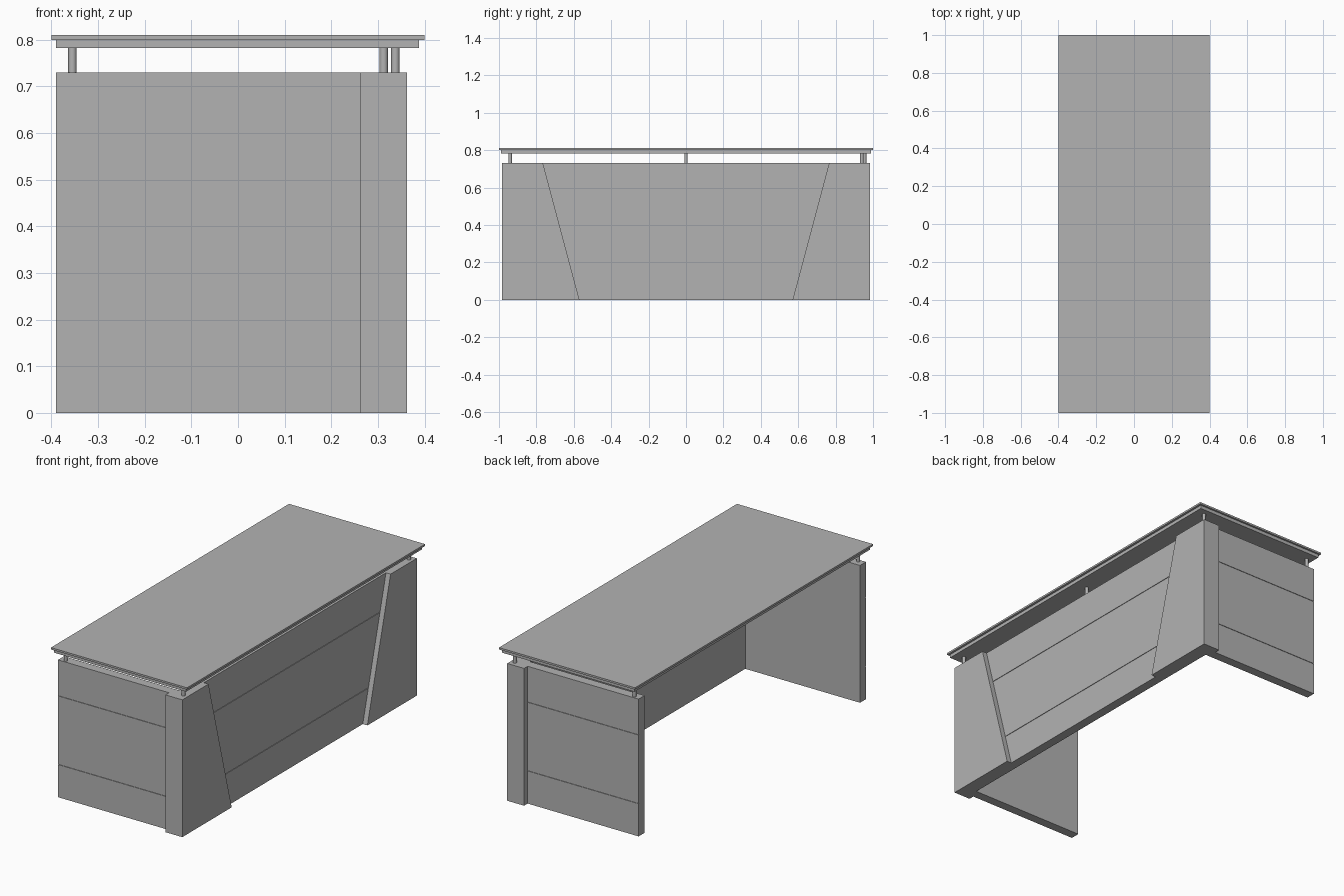
import bpy, bmesh, math

if "Cube" in bpy.data.objects:
    bpy.data.objects.remove(bpy.data.objects["Cube"])

mat = bpy.data.materials.new("desk grey")
mat.diffuse_color = (0.45, 0.45, 0.45, 1)
mat.use_nodes = True
mat.node_tree.nodes["Principled BSDF"].inputs["Base Color"].default_value = mat.diffuse_color

HEIGHT = 0.73              # top of the base panels
GROOVES = (0.175, 0.54)    # heights of the horizontal grooves
SLAB_BOTTOM = 0.782


def loft(name, ring_a, ring_b):
    """Closed solid between two matching rings of points."""
    bm = bmesh.new()
    a = [bm.verts.new(p) for p in ring_a]
    b = [bm.verts.new(p) for p in ring_b]
    n = len(a)
    bm.faces.new(a)
    bm.faces.new(b)
    for i in range(n):
        j = (i + 1) % n
        bm.faces.new((a[i], a[j], b[j], b[i]))
    bmesh.ops.recalc_face_normals(bm, faces=bm.faces)
    me = bpy.data.meshes.new(name)
    bm.to_mesh(me)
    bm.free()
    me.materials.append(mat)
    ob = bpy.data.objects.new(name, me)
    bpy.context.collection.objects.link(ob)
    return ob


def box(name, x0, x1, y0, y1, z0, z1):
    ring = [(x0, y0), (x1, y0), (x1, y1), (x0, y1)]
    return loft(name, [(x, y, z0) for x, y in ring], [(x, y, z1) for x, y in ring])


def grooved_profile(inner, outer, width=0.003, depth=0.003):
    """Panel cross-section (depth, z) with notches on its outer side."""
    pts = [(inner, HEIGHT), (inner, 0), (outer, 0)]
    for z in GROOVES:
        lo, hi = z - width / 2, z + width / 2
        pts += [(outer, lo), (outer - depth, lo), (outer - depth, hi), (outer, hi)]
    return pts + [(outer, HEIGHT)]


def post(name, x, y):
    r, n = 0.009, 24
    ring = [(x + r * math.cos(2 * math.pi * i / n),
             y + r * math.sin(2 * math.pi * i / n)) for i in range(n)]
    ob = loft(name, [(u, v, HEIGHT) for u, v in ring],
              [(u, v, SLAB_BOTTOM) for u, v in ring])
    for p in ob.data.polygons:
        p.use_smooth = len(p.vertices) == 4


# Table top: thin surface over a slightly smaller slab
box("top_surface", -0.40, 0.40, -1.0, 1.0, 0.80, 0.81)
box("top_slab", -0.39, 0.388, -0.99, 0.99, SLAB_BOTTOM, 0.80)

# Long grooved panel
prof = grooved_profile(0.285, 0.335)
loft("long_panel", [(x, -0.905, z) for x, z in prof], [(x, 0.905, z) for x, z in prof])


def corner_ring(side, edge, z):
    """L-shaped outline whose long arm ends at the given edge."""
    pts = [(0.263, 0.985), (0.362, 0.985), (0.362, edge),
           (0.335, edge), (0.335, 0.955), (0.263, 0.955)]
    return [(x, side * y, z) for x, y in pts]


for label, s in (("left", -1), ("right", 1)):
    # Grooved end panel
    prof = grooved_profile(0.905, 0.955)
    loft(label + "_end_panel", [(-0.39, s * y, z) for y, z in prof],
         [(0.335, s * y, z) for y, z in prof])
    # Wrap-around corner cladding with a slanted edge
    loft(label + "_corner_cladding", corner_ring(s, 0.57, 0), corner_ring(s, 0.765, HEIGHT))

# Round posts carrying the top
post("left_outer_post", 0.3375, -0.94)
post("right_outer_post", 0.3375, 0.955)
post("left_inner_post", -0.355, -0.94)
post("right_inner_post", -0.355, 0.94)
post("middle_post", 0.3125, 0.0)
